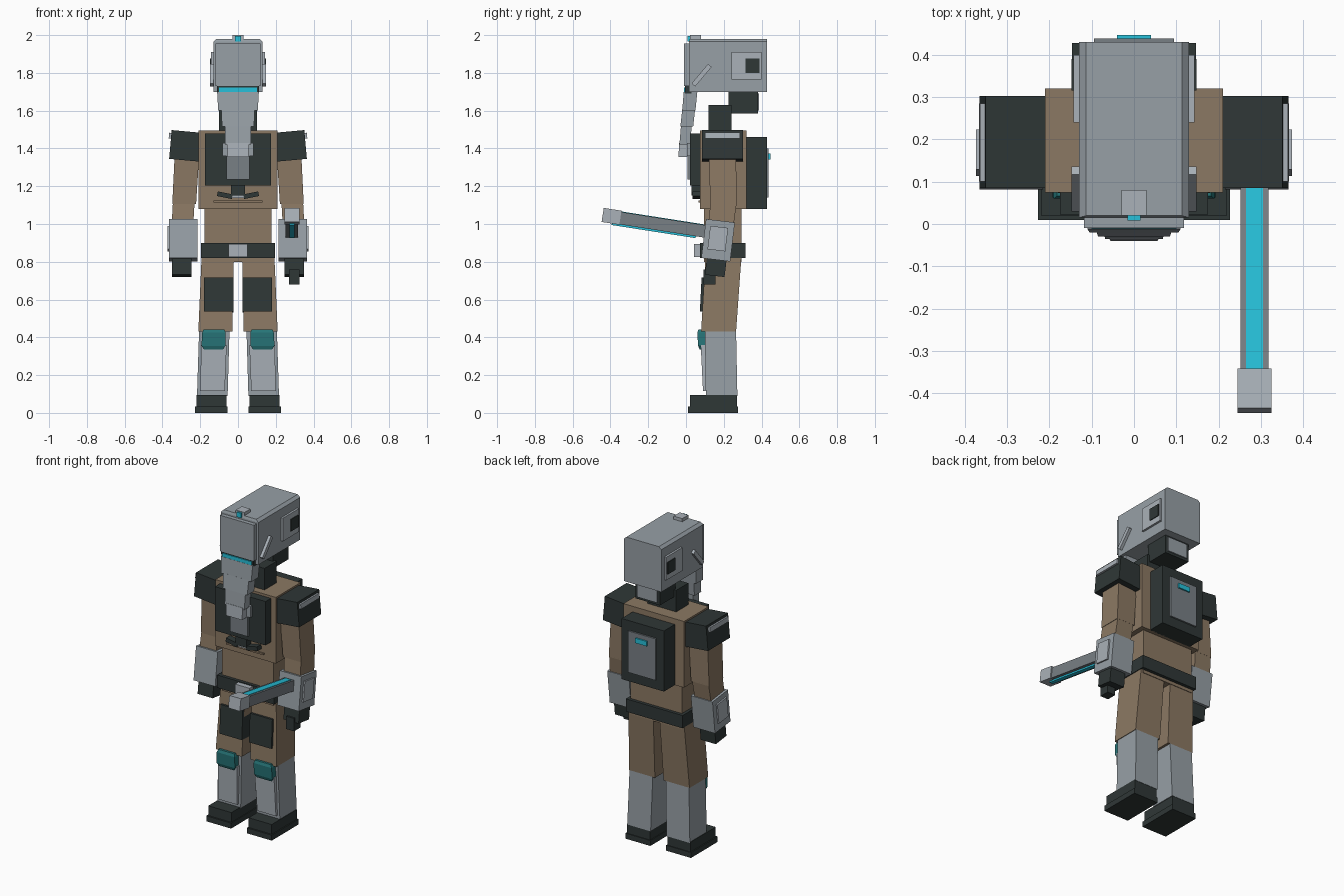
import bpy
import bmesh
from mathutils import Matrix, Vector

cube = bpy.data.objects.get("Cube")
if cube:
    bpy.data.objects.remove(cube, do_unlink=True)


def material(name, *rgb):
    m = bpy.data.materials.new(name)
    m.use_nodes = True
    m.diffuse_color = (*rgb, 1)
    m.node_tree.nodes["Principled BSDF"].inputs["Base Color"].default_value = (*rgb, 1)
    return m


GREY = material("armour grey", .31, .35, .38)
LIGHT = material("light grey", .40, .44, .48)
MID = material("mid grey", .19, .215, .235)
DARK = material("dark plate", .028, .038, .037)
BROWN = material("brown cloth", .26, .19, .125)
CYAN = material("cyan glow", .02, .53, .70)
TEAL = material("teal pad", .02, .18, .19)


def loft(name, mat, sections, side=1, tilt=0, axis="X", pivot=None):
    """Stack of rectangles (z, x0, x1, y0, y1); side -1 mirrors in x."""
    bm = bmesh.new()
    rings = []
    for z, x0, x1, y0, y1 in sections:
        rings.append([bm.verts.new(p) for p in
                      ((x0, y0, z), (x1, y0, z), (x1, y1, z), (x0, y1, z))])
    bm.faces.new(rings[0])
    bm.faces.new(rings[-1])
    for a, b in zip(rings, rings[1:]):
        for i in range(4):
            j = (i + 1) % 4
            bm.faces.new((a[i], a[j], b[j], b[i]))
    if tilt:
        centre = sum((v.co for v in bm.verts), Vector()) / len(bm.verts)
        bmesh.ops.rotate(bm, verts=bm.verts, cent=pivot or centre,
                         matrix=Matrix.Rotation(tilt, 3, axis))
    for v in bm.verts:
        v.co.x *= side
    bmesh.ops.recalc_face_normals(bm, faces=bm.faces)
    mesh = bpy.data.meshes.new(name)
    bm.to_mesh(mesh)
    bm.free()
    mesh.materials.append(mat)
    ob = bpy.data.objects.new(name, mesh)
    bpy.context.collection.objects.link(ob)
    return ob


def box(name, mat, x, y, z, **kw):
    return loft(name, mat, [(h, *x, *y) for h in z], **kw)


def mid(name, mat, w, y, z, **kw):
    """Box centred on x = 0 with half width w."""
    return box(name, mat, (-w, w), y, z, **kw)


# Helmet
loft("helmet", GREY, [(1.70, -.13, .13, .015, .43), (1.965, -.13, .13, .015, .43),
                      (1.98, -.113, .113, .02, .43)])
mid("face_plate", GREY, .118, (-.01, .02), (1.73, 1.955))
mid("visor_frame", DARK, .11, (-.005, .03), (1.69, 1.73))
mid("visor", CYAN, .10, (-.011, 0), (1.70, 1.722))
mid("helmet_lamp_mount", LIGHT, .03, (.02, .08), (1.96, 2.0))
mid("helmet_lamp", CYAN, .015, (.008, .022), (1.965, 1.995))

# Jaw plates hanging in steps
loft("jaw_upper", GREY, [(1.60, -.105, .105, -.02, .05), (1.70, -.11, .11, -.012, .06)])
loft("jaw_middle", GREY, [(1.515, -.085, .085, -.03, .038), (1.605, -.088, .088, -.02, .048)])
loft("jaw_lower", GREY, [(1.42, -.068, .068, -.035, .022), (1.515, -.07, .07, -.027, .03)])
loft("jaw_tip", LIGHT, [(1.355, -.055, .055, -.04, .012), (1.43, -.058, .058, -.036, .02)])

# Neck
mid("neck_lower", DARK, .10, (.12, .24), (1.48, 1.63))
mid("neck_upper", DARK, .085, (.225, .38), (1.585, 1.70))
mid("neck_back_plate", GREY, .07, (.375, .387), (1.60, 1.69))

# Torso
mid("chest", BROWN, .21, (.075, .32), (1.08, 1.495))
mid("waist", BROWN, .178, (.095, .295), (.80, 1.09))
mid("chest_plate", DARK, .175, (.022, .08), (1.205, 1.48))
mid("chest_bracket", GREY, .082, (.005, .03), (1.36, 1.43))
mid("chest_strip", MID, .062, (.008, .03), (1.235, 1.37))
mid("chest_clasp", DARK, .038, (.03, .08), (1.15, 1.23))
mid("clasp_bar", LIGHT, .06, (.04, .08), (1.137, 1.155))
mid("chest_hem", BROWN, .13, (.065, .08), (1.115, 1.125))
mid("belt", DARK, .197, (.075, .315), (.82, .90))
mid("buckle", LIGHT, .05, (.042, .08), (.825, .895))

# Backpack
mid("backpack", DARK, .147, (.315, .428), (1.08, 1.46))
mid("backpack_panel", MID, .095, (.42, .438), (1.14, 1.40))
mid("backpack_light", CYAN, .04, (.43, .447), (1.342, 1.372))

for s, tag in ((1, "left"), (-1, "right")):
    def part(name, mat, x, y, z, **kw):
        return box(f"{tag}_{name}", mat, x, y, z, side=s, **kw)

    def shape(name, mat, *sections):
        return loft(f"{tag}_{name}", mat, sections, side=s)

    # Helmet sides
    part("ear_plate", LIGHT, (.12, .143), (.24, .40), (1.765, 1.91))
    part("ear_core", DARK, (.13, .148), (.315, .39), (1.80, 1.875))
    part("cheek_rod", LIGHT, (.125, .148), (.07, .095), (1.72, 1.855), tilt=-.7)
    part("clasp_wing", DARK, (.03, .11), (.035, .08), (1.14, 1.165), tilt=-.2, axis="Y")

    # Shoulder
    lean = dict(tilt=-.09, axis="Y", pivot=(.275, .19, 1.415))
    part("shoulder_pad", DARK, (.19, .358), (.085, .303), (1.337, 1.49), **lean)
    part("shoulder_strip", LIGHT, (.35, .37), (.10, .285), (1.445, 1.475), **lean)

    # Arm
    shape("upper_arm", BROWN, (1.105, .222, .348, .128, .268), (1.37, .205, .335, .122, .265))
    shape("forearm", BROWN, (.98, .238, .352, .115, .25), (1.11, .23, .345, .13, .268))
    swing = dict(tilt=-.12, pivot=(.29, .17, .915))
    part("gauntlet", GREY, (.215, .365), (.093, .247), (.81, 1.018), **swing)
    part("gauntlet_plate", LIGHT, (.36, .374), (.12, .215), (.86, .985), **swing)
    part("hand", DARK, (.245, .35), (.105, .21), (.725, .82), tilt=-.12)

    # Leg
    shape("thigh", BROWN, (.43, .03, .21, .08, .265), (.82, .022, .193, .103, .293))
    part("thigh_pad", DARK, (.025, .18), (.078, .19), (.535, .715), tilt=-.05)
    shape("shin", GREY, (.09, .055, .217, .105, .272), (.435, .045, .206, .10, .265))
    shape("shin_plate", LIGHT, (.115, .07, .20, .09, .12), (.36, .06, .195, .078, .12))
    shape("knee_pad", TEAL, (.335, .08, .18, .072, .11), (.355, .067, .193, .064, .11),
          (.425, .065, .19, .06, .11), (.442, .072, .182, .066, .11))
    part("boot", DARK, (.06, .22), (.02, .27), (.03, .095))
    part("boot_sole", DARK, (.055, .227), (.01, .275), (0, .034))

# Energy baton on the left arm
aim = dict(tilt=-.155, pivot=(.285, -.15, 1.0))
box("baton_body", MID, (.252, .318), (-.42, .11), (.967, 1.033), **aim)
box("baton_tip", LIGHT, (.245, .325), (-.445, -.35), (.965, 1.04), **aim)
box("baton_top_glow", CYAN, (.265, .305), (-.38, .09), (1.03, 1.036), **aim)
box("baton_under_glow", CYAN, (.272, .298), (-.39, .06), (.957, .969), **aim)
box("baton_grip", DARK, (.27, .325), (.092, .155), (.68, .76))
